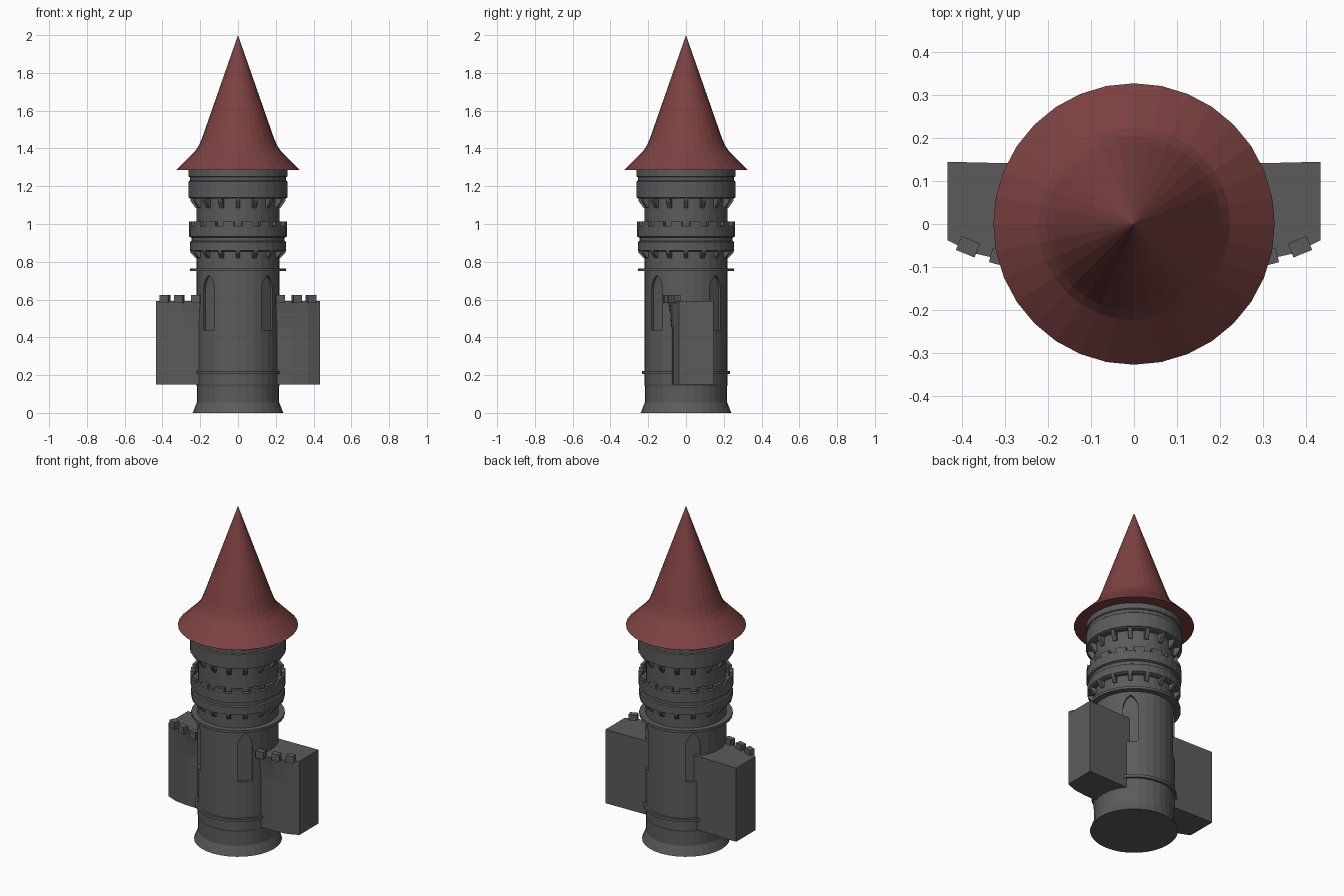
import bpy, bmesh, math
from mathutils import Matrix, Vector

if "Cube" in bpy.data.objects:
    bpy.data.objects.remove(bpy.data.objects["Cube"])

SIDES = 32


def material(name, rgb):
    m = bpy.data.materials.new(name)
    m.diffuse_color = (*rgb, 1)
    m.use_nodes = True
    m.node_tree.nodes["Principled BSDF"].inputs["Base Color"].default_value = m.diffuse_color
    return m


STONE = material("grey stone", (0.105, 0.105, 0.105))
ROOF = material("red roof tiles", (0.205, 0.054, 0.053))


def finish(bm, name, mat):
    bmesh.ops.recalc_face_normals(bm, faces=bm.faces)
    me = bpy.data.meshes.new(name)
    bm.to_mesh(me)
    bm.free()
    me.materials.append(mat)
    ob = bpy.data.objects.new(name, me)
    bpy.context.collection.objects.link(ob)
    return ob


def lathe(name, profile, mat):
    """Turn (radius, z) points round z; the first and last loops are capped."""
    bm = bmesh.new()
    rings = []
    for r, z in profile:
        if r == 0:
            rings.append([bm.verts.new((0, 0, z))])
        else:
            rings.append([bm.verts.new((r * math.cos(a), r * math.sin(a), z))
                          for a in (math.tau * i / SIDES for i in range(SIDES))])
    for lo, hi in zip(rings, rings[1:]):
        for i in range(SIDES):
            j = (i + 1) % SIDES
            if len(hi) == 1:
                bm.faces.new((lo[i], lo[j], hi[0]))
            else:
                bm.faces.new((lo[i], lo[j], hi[j], hi[i]))
    bm.faces.new(rings[0])
    if len(rings[-1]) > 1:
        bm.faces.new(rings[-1])
    return finish(bm, name, mat)


def prism(bm, outline, direction, matrix=Matrix()):
    """Extrude a closed outline along a direction, then place it."""
    d = Vector(direction)
    a = [bm.verts.new(matrix @ Vector(p)) for p in outline]
    b = [bm.verts.new(matrix @ (Vector(p) + d)) for p in outline]
    bm.faces.new(a)
    bm.faces.new(b)
    n = len(a)
    for i in range(n):
        j = (i + 1) % n
        bm.faces.new((a[i], a[j], b[j], b[i]))


def turn(deg):
    return Matrix.Rotation(math.radians(deg), 4, 'Z')


# Main shaft with flared foot
shaft = lathe("tower_shaft", [(0.24, 0), (0.235, 0.012), (0.218, 0.055), (0.218, 0.14),
                              (0.221, 0.15), (0.221, 0.86)], STONE)

# Pointed arch niches on the four diagonals
half, spring, apex = 0.042, 0.655, 0.73
arch = [(0.203, -half, 0.44), (0.203, half, 0.44), (0.203, half, spring),
        (0.203, half * 0.8, 0.69), (0.203, half * 0.45, 0.715), (0.203, 0, apex),
        (0.203, -half * 0.45, 0.715), (0.203, -half * 0.8, 0.69), (0.203, -half, spring)]
bm = bmesh.new()
for k in range(4):
    prism(bm, arch, (0.1, 0, 0), turn(45 + 90 * k))
cutter = finish(bm, "niche_cutter", STONE)
cutter.hide_render = True
cutter.hide_viewport = True
mod = shaft.modifiers.new("niches", 'BOOLEAN')
mod.operation = 'DIFFERENCE'
mod.solver = 'EXACT'
mod.object = cutter

# Thin string courses
lathe("lower_string_course", [(0.234, 0.205), (0.234, 0.222)], STONE)
lathe("upper_string_course", [(0.255, 0.75), (0.255, 0.765)], STONE)

# Lower gallery with a sunken walkway behind its parapet
lathe("lower_gallery", [(0.245, 0.855), (0.255, 0.86), (0.255, 0.905), (0.247, 0.91),
                        (0.247, 0.928), (0.259, 0.933), (0.259, 0.99), (0.236, 0.99),
                        (0.236, 0.965), (0.21, 0.965)], STONE)

# Upper drum and gallery under the roof
lathe("upper_drum", [(0.219, 0.95), (0.219, 1.15)], STONE)
lathe("upper_gallery", [(0.25, 1.135), (0.262, 1.14), (0.262, 1.225), (0.255, 1.23),
                        (0.255, 1.248), (0.262, 1.252), (0.262, 1.29)], STONE)

# Wedge corbels under both galleries, merlons on the lower parapet
bm = bmesh.new()
for k in range(16):
    for z, h in ((0.86, 0.04), (1.14, 0.055)):
        prism(bm, [(0.2, -0.011, z), (0.254, -0.011, z), (0.25, -0.011, z - h * 0.35),
                   (0.225, -0.011, z - h), (0.2, -0.011, z - h)], (0, 0.022, 0), turn(22.5 * k))
finish(bm, "corbels", STONE)
bm = bmesh.new()
for k in range(16):
    prism(bm, [(0.238, -0.029, 0.985), (0.2575, -0.029, 0.985),
               (0.2575, -0.029, 1.013), (0.238, -0.029, 1.013)], (0, 0.058, 0), turn(22.5 * k + 11.25))
finish(bm, "gallery_merlons", STONE)

# Flared conical roof
lathe("conical_roof", [(0.328, 1.285), (0.224, 1.39), (0.205, 1.42), (0.19, 1.455), (0, 2.0)], ROOF)


# Curtain wall stubs: front face leans out towards the top beside the tower
def wall(name, s):
    bm = bmesh.new()
    levels = []
    for z, lean in ((0.15, 0), (0.45, 0), (0.53, 0.008), (0.593, 0.02)):
        pts = [(0.1, 0.137), (0.435, 0.145), (0.435, -0.038), (0.37, -0.065 - lean * 0.2),
               (0.29, -0.075 - lean * 0.6), (0.1, -0.08 - lean)]
        levels.append([bm.verts.new((s * x, y, z)) for x, y in pts])
    for lo, hi in zip(levels, levels[1:]):
        for i in range(6):
            j = (i + 1) % 6
            bm.faces.new((lo[i], lo[j], hi[j], hi[i]))
    bm.faces.new(levels[0])
    bm.faces.new(levels[-1])
    finish(bm, name, STONE)
    # Battlements along the front edge
    bm = bmesh.new()
    for x, y, a in ((0.387, -0.053, 22), (0.311, -0.078, 15), (0.222, -0.098, 8)):
        m = Matrix.Translation((s * x, y, 0.604)) @ turn(s * a) @ Matrix.Diagonal((0.047, 0.035, 0.042, 1))
        bmesh.ops.create_cube(bm, size=1, matrix=m)
    finish(bm, name + "_battlements", STONE)


wall("right_wall", 1)
wall("left_wall", -1)
